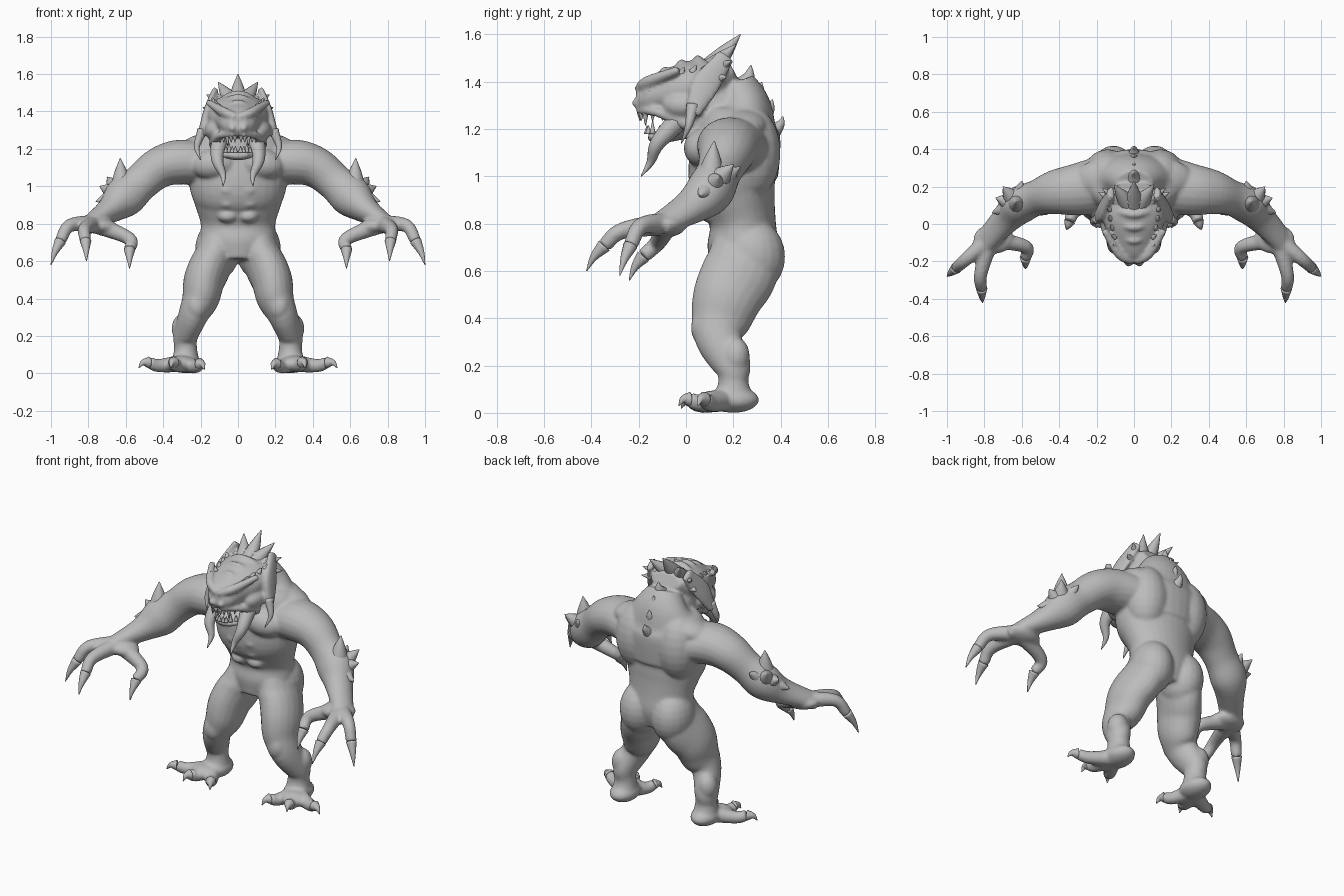
import bpy, bmesh, math
from mathutils import Vector, Matrix

cube = bpy.data.objects.get("Cube")
if cube:
    bpy.data.objects.remove(cube)

grey = bpy.data.materials.new("stone_grey")
grey.use_nodes = True
grey.diffuse_color = (.5, .5, .5, 1)
grey.node_tree.nodes["Principled BSDF"].inputs["Base Color"].default_value = grey.diffuse_color

AXIS_X, AXIS_Y, AXIS_Z = Matrix.Identity(3)
SIDES = (1, -1)


def spline(points, steps):
    """Smooth interpolation through points of any dimension."""
    knots = [Vector(point) for point in points]
    knots = [knots[0] * 2 - knots[1]] + knots + [knots[-1] * 2 - knots[-2]]
    curve = []
    for before, start, end, after in zip(knots, knots[1:], knots[2:], knots[3:]):
        leave, arrive = (end - before) / 2, (after - start) / 2
        for step in range(steps):
            t = step / steps
            curve.append(start + leave * t + ((end - start) * 3 - leave * 2 - arrive) * t ** 2
                         + ((start - end) * 2 + leave + arrive) * t ** 3)
    return curve + [knots[-2]]


def tube(bm, points, ref=AXIS_X, side=1, sides=20, steps=5):
    """Loft elliptical rings; each point is x, y, z, radius along ref, other radius."""
    path = spline([point if len(point) > 4 else (*point, point[-1]) for point in points], steps)
    rings = []
    for i, point in enumerate(path):
        ahead, behind = path[min(i + 1, len(path) - 1)], path[max(i - 1, 0)]
        along = (ahead - behind).to_3d().normalized()
        across = (ref - along * ref.dot(along)).normalized()
        upward = along.cross(across)
        ring = []
        for k in range(sides):
            angle = math.tau * k / sides
            spot = (point.to_3d() + across * point[3] * math.cos(angle)
                    + upward * point[4] * math.sin(angle))
            ring.append(bm.verts.new((spot.x * side, spot.y, spot.z)))
        rings.append(ring)
    faces = [bm.faces.new(rings[0]), bm.faces.new(rings[-1])]
    for lower, upper in zip(rings, rings[1:]):
        for k in range(sides):
            n = (k + 1) % sides
            faces.append(bm.faces.new((lower[k], lower[n], upper[n], upper[k])))
    bmesh.ops.recalc_face_normals(bm, faces=faces)


def horn(bm, path, radius, side=1, ref=AXIS_X):
    """Spike tapering to a point along its path."""
    last = len(path) - 1
    tube(bm, [(*point, radius * (1 - i / last) + .002) for i, point in enumerate(path)],
         ref, side, sides=12)


def digit(nails, base, knuckle, tip, width, side, ref):
    """Finger or toe: a fleshy path followed by a hooked claw."""
    joint = knuckle.lerp(tip, .5) + AXIS_Z * width / 2
    hook = joint.lerp(tip, .6) + AXIS_Z * width / 3
    tube(flesh, [(*base, width * 1.1), (*knuckle, width * .8), (*joint, width * .7)], ref, side)
    horn(nails, [joint, hook, tip], width * .65, side, ref)


def blob(bm, centre, size, side=1, tilt=0):
    """Ellipsoid muscle."""
    x, y, z = centre
    placing = Matrix.Translation((x * side, y, z)) @ Matrix.Rotation(tilt * side, 4, 'Y')
    bmesh.ops.create_uvsphere(bm, u_segments=20, v_segments=12, radius=1,
                              matrix=placing @ Matrix.Diagonal((*size, 1)))


def finish(name, bm):
    """Turn the bmesh into a smooth grey object."""
    mesh = bpy.data.meshes.new(name)
    bm.to_mesh(mesh)
    bm.free()
    mesh.materials.append(grey)
    mesh.shade_smooth()
    obj = bpy.data.objects.new(name, mesh)
    bpy.context.collection.objects.link(obj)
    return obj


def fuse(obj):
    """Melt overlapping parts into one skin."""
    remesh = obj.modifiers.new("fuse", 'REMESH')
    remesh.mode, remesh.voxel_size, remesh.use_smooth_shade = 'VOXEL', .009, True
    relax = obj.modifiers.new("relax", 'SMOOTH')
    relax.iterations = 8
    graph = bpy.context.evaluated_depsgraph_get()
    obj.data = bpy.data.meshes.new_from_object(obj.evaluated_get(graph))
    obj.modifiers.clear()
    obj.data.materials.clear()
    obj.data.materials.append(grey)


flesh = bmesh.new()
finger_claws, toe_claws = bmesh.new(), bmesh.new()
elbow_spikes, crown_horns, back_spines = bmesh.new(), bmesh.new(), bmesh.new()
tusks, teeth, eyes = bmesh.new(), bmesh.new(), bmesh.new()

# Torso, skull and hanging jaw: y, z, half width, half depth
torso = [(.23, .6, .13, .13), (.24, .7, .2, .15), (.24, .8, .2, .14), (.22, .9, .23, .16),
         (.2, 1, .26, .19), (.22, 1.2, .27, .18), (.24, 1.3, .18, .12), (.21, 1.4, .1, .08)]
skull = [(.2, 1.45, .1, .05), (.1, 1.4, .16, .1), (0, 1.37, .16, .11), (-.1, 1.35, .12, .09),
         (-.17, 1.33, .09, .07), (-.21, 1.33, .05, .04)]
jaw = [(.06, 1.24, .12, .07), (-.1, 1.17, .09, .03), (-.16, 1.17, .05, .02)]
for profile in (torso, skull, jaw):
    tube(flesh, [(0, *point) for point in profile], sides=32)
tube(flesh, [(0, .22, 1.22, .15), (0, .07, 1.35, .13)])

# Chevron scale ridges over the skull
for k in range(4):
    y, z, spread = .12 - .07 * k, 1.5 - .006 * k * k, .075 - .01 * k
    tube(flesh, [(spread * t, y + .012 * abs(t), z - .02 * t * t, .019) for t in range(-2, 3)], AXIS_Z)

# Spines down the back of the neck
for k in range(4):
    y, z, size = .235 + .045 * k, 1.37 - .06 * k, .1 - .012 * k
    horn(back_spines, [(0, y, z), (0, y + .03, z + size / 2), (0, y + .04, z + size)], size * .5)

# Limb centre lines: x, y, z, radii
leg = [(.1, .25, .7, .1, .14), (.135, .23, .6, .11, .16), (.18, .18, .5, .11, .15),
       (.2, .15, .4, .1, .13), (.24, .14, .31, .08, .1), (.28, .195, .2, .066, .08),
       (.28, .2, .13, .062, .064), (.28, .2, .04, .08, .1)]
arm = [(.12, .22, 1.11, .16, .11), (.3, .185, 1.13, .14, .12), (.42, .17, 1.1, .12, .11),
       (.52, .14, 1.02, .095, .1), (.61, .1, .94, .1, .11), (.69, .02, .87, .08, .07),
       (.82, -.12, .79, .06, .035)]
palm, elbow = Vector((.77, -.08, .8)), Vector((.62, .1, .95))
ankle, brain = Vector((.29, .17, .055)), Vector((0, .06, 1.4))

# Knuckle and tip of each finger, tip of each toe, tip of each elbow spike
fingers = [((.9, -.19, .79), (1, -.28, .58)), ((.82, -.27, .77), (.81, -.42, .6)),
           ((.58, -.12, .72), (.58, -.24, .56))]
toes = [(.53, .05, .03), (.36, -.03, .03), (.18, -.02, .02)]
spike_tips = [(.63, .12, 1.15), (.7, .2, 1.05), (.6, .23, 1.04), (.74, .14, 1), (.76, .06, .92)]

for side in SIDES:
    tube(flesh, leg, AXIS_X, side)
    tube(flesh, arm, AXIS_Y, side)

    # Cheek, nostril, brow, lip and frill
    blob(flesh, (.11, 0, 1.3), (.07, .1, .06), side)
    blob(flesh, (.03, -.21, 1.31), (.02, .02, .02), side)
    tube(flesh, [(.01, -.2, 1.37, .02), (.08, -.16, 1.4, .026), (.16, -.03, 1.45, .018)], AXIS_Z, side)
    tube(flesh, [(.02, -.2, 1.28, .02), (.1, -.12, 1.27, .02), (.13, .01, 1.22, .03)], AXIS_Z, side)
    tube(flesh, [(.12, .17, 1.51, .02, .04), (.17, .08, 1.38, .02, .06), (.2, .03, 1.26, .02, .03)],
         AXIS_X, side)
    blob(eyes, (.08, -.145, 1.365), (.02, .02, .02), side)

    # Chest, belly, back, rump, knee, calf, foot and palm
    blob(flesh, (.12, .08, 1.12), (.13, .09, .085), side, tilt=.15)
    for row in range(3):
        blob(flesh, (.055, .06 + .022 * row, .98 - .07 * row), (.055, .05, .036), side)
    blob(flesh, (.14, .27, 1.1), (.13, .13, .2), side)
    blob(flesh, (.15, .24, 1.22), (.17, .11, .07), side, tilt=.15)
    blob(flesh, (.11, .28, .66), (.12, .14, .16), side)
    blob(flesh, (.22, .08, .36), (.06, .06, .08), side)
    blob(flesh, (.295, .21, .24), (.06, .06, .08), side)
    blob(flesh, (.28, .2, .055), (.08, .11, .055), side)
    blob(flesh, (.31, .12, .05), (.09, .08, .045), side)
    blob(flesh, (.75, -.08, .79), (.11, .08, .045), side, tilt=-.1)

    # Fingers and toes
    for knuckle, tip in fingers:
        digit(finger_claws, palm, Vector(knuckle), Vector(tip), .045, side, AXIS_Y)
    for tip in map(Vector, toes):
        digit(toe_claws, ankle, ankle.lerp(tip, .55), tip, .045, side, AXIS_Z)

    # Spikes radiating from the elbow
    for tip in map(Vector, spike_tips):
        horn(elbow_spikes, [elbow, elbow.lerp(tip, .6), tip], .07, side)

    # Crown fanning around the rear of the skull, with a row of studs in front
    for k in range(4):
        angle = math.radians(37 * k - 3 * k * k)
        reach = .2 if k == 0 else .19
        tip = Vector((reach * math.sin(angle), .23 - .02 * k, 1.4 + reach * math.cos(angle)))
        if k or side > 0:
            horn(crown_horns, [brain, brain.lerp(tip, .6), tip], .065, side)
    for k in range(5):
        stud = Vector((.13 - .008 * k, .08 - .05 * k, 1.45 - .008 * k))
        horn(crown_horns, [stud, stud + Vector((.012, .012, .028))], .016, side)

    # Long tusks under the jaw and short ones behind the cheek
    horn(tusks, [(.1, -.03, 1.24), (.11, -.12, 1.14), (.08, -.15, 1.06), (.08, -.19, 1)], .045, side)
    horn(tusks, [(.19, .03, 1.3), (.22, .01, 1.21), (.2, -.02, 1.14)], .026, side)

    # Teeth along both jaws
    for k in range(5):
        upper = Vector((.016 + .02 * k, .006 * k * k - .195, 1.27))
        lower = Vector((upper.x * .85, upper.y + .03, 1.18))
        length = AXIS_Z * (.055 if k == 2 else .035)
        horn(teeth, [upper, upper - length], .011, side)
        horn(teeth, [lower, lower + length], .011, side)

fuse(finish("body", flesh))
for name, part in (("finger_claws", finger_claws), ("toe_claws", toe_claws),
                   ("elbow_spikes", elbow_spikes), ("crown_horns", crown_horns),
                   ("back_spines", back_spines), ("tusks", tusks), ("teeth", teeth), ("eyes", eyes)):
    finish(name, part)
